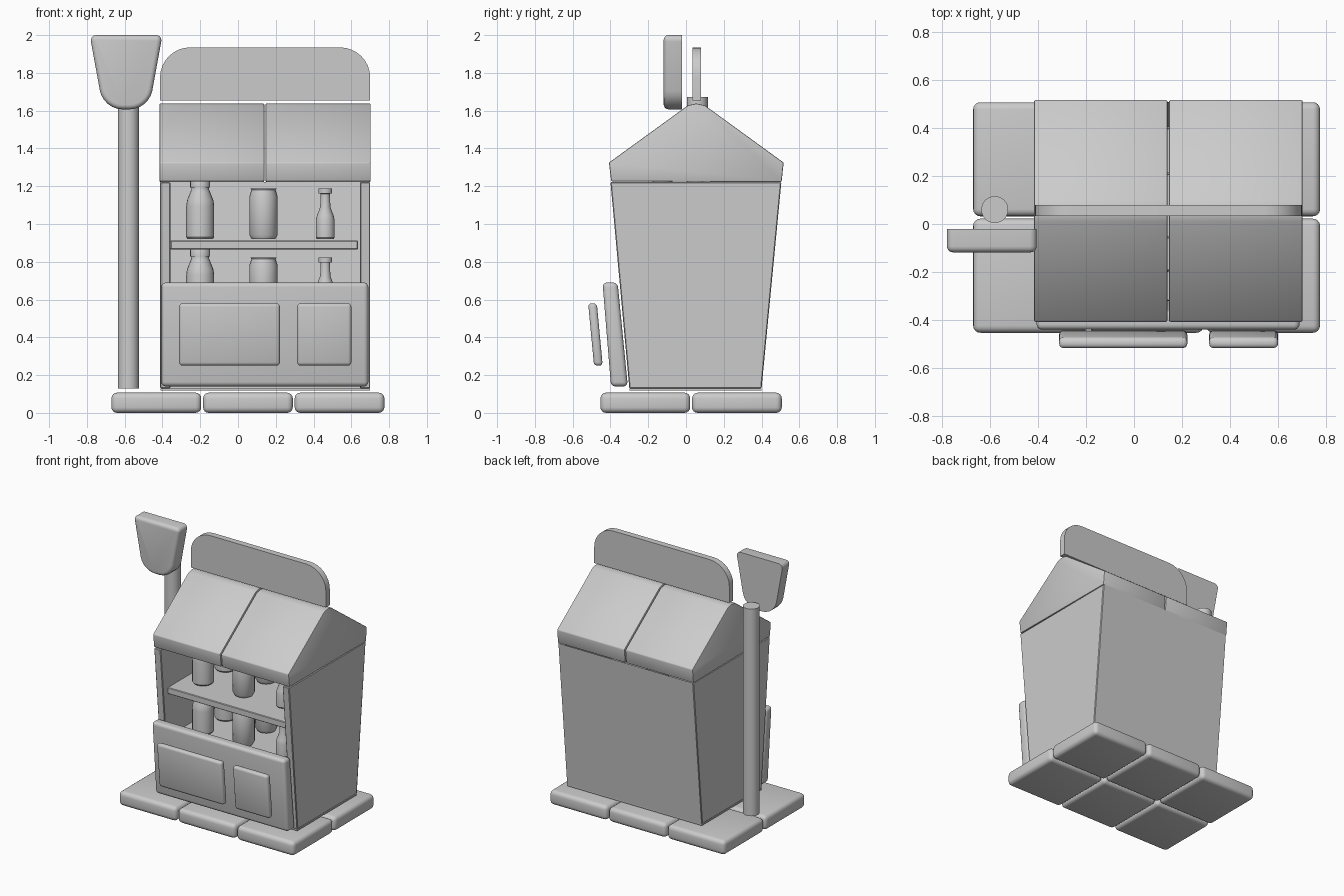
import bpy, bmesh, math
from mathutils import Vector

if "Cube" in bpy.data.objects:
    bpy.data.objects.remove(bpy.data.objects["Cube"])


def finish(name, bm):
    bmesh.ops.recalc_face_normals(bm, faces=bm.faces)
    me = bpy.data.meshes.new(name)
    bm.to_mesh(me)
    bm.free()
    me.polygons.foreach_set("use_smooth", [True] * len(me.polygons))
    me.set_sharp_from_angle(angle=math.radians(35))
    ob = bpy.data.objects.new(name, me)
    bpy.context.collection.objects.link(ob)
    return ob


def prism(name, pts, axis, a, b, bevel=0.0, segs=3, pick=None):
    """Extrude a 2D profile along x (profile y,z) or y (profile x,z)."""
    place = (lambda p, t: (t, p[0], p[1])) if axis == 'x' else (lambda p, t: (p[0], t, p[1]))
    bm = bmesh.new()
    lo = [bm.verts.new(place(p, a)) for p in pts]
    hi = [bm.verts.new(place(p, b)) for p in pts]
    bm.faces.new(lo)
    bm.faces.new(hi)
    for i in range(len(pts)):
        j = (i + 1) % len(pts)
        bm.faces.new((lo[i], lo[j], hi[j], hi[i]))
    bmesh.ops.recalc_face_normals(bm, faces=bm.faces)
    if bevel:
        edges = [e for e in bm.edges if e.calc_face_angle(0) > 0.5
                 and (pick is None or all(pick(v.co) for v in e.verts))]
        bmesh.ops.bevel(bm, geom=edges, offset=bevel, segments=segs,
                        profile=0.5, affect='EDGES', clamp_overlap=True)
    return finish(name, bm)


def box(name, x0, x1, y0, y1, z0, z1, bevel=0.0, segs=3):
    return prism(name, [(y0, z0), (y1, z0), (y1, z1), (y0, z1)], 'x', x0, x1, bevel, segs)


def rounded(corners, n=8):
    """Round each (x, z, tangent length) corner of a polygon."""
    out = []
    for i, (x, z, r) in enumerate(corners):
        c = Vector((x, z))
        if r == 0:
            out.append((x, z))
            continue
        p = c + (Vector(corners[i - 1][:2]) - c).normalized() * r
        q = c + (Vector(corners[(i + 1) % len(corners)][:2]) - c).normalized() * r
        h, k = p.lerp(c, 0.5523), q.lerp(c, 0.5523)
        for s in range(n + 1):
            t = s / n
            v = p * (1-t)**3 + h * 3*t*(1-t)**2 + k * 3*t*t*(1-t) + q * t**3
            out.append((v.x, v.y))
    return out


def lathe(name, profile, x, y, z, sides=20):
    """Spin an (r, z) profile into a capped solid."""
    bm = bmesh.new()
    rings = [[bm.verts.new((x + r * math.cos(2 * math.pi * i / sides),
                            y + r * math.sin(2 * math.pi * i / sides), z + h))
              for i in range(sides)] for r, h in profile]
    for lo, hi in zip(rings, rings[1:]):
        for i in range(sides):
            j = (i + 1) % sides
            bm.faces.new((lo[i], lo[j], hi[j], hi[i]))
    bm.faces.new(rings[0])
    bm.faces.new(rings[-1])
    return finish(name, bm)


# Paving slabs, three by two
for i in range(3):
    for j in range(2):
        x, y = -0.67 + 0.485 * i, -0.453 + 0.485 * j
        box(f"paving_slab_{i}_{j}", x, x + 0.475, y, y + 0.475, 0, 0.107, 0.03, 4)

# Side walls flare out towards the roof
wall = [(-0.30, 0.13), (0.40, 0.13), (0.505, 1.222), (-0.40, 1.222)]
prism("left_wall", wall, 'x', -0.413, -0.358, 0.005, 1)
prism("right_wall", wall, 'x', 0.645, 0.70, 0.005, 1)

# Back wall is a single outward facing sheet
bm = bmesh.new()
bm.faces.new([bm.verts.new(c) for c in ((0.695, 0.405, 0.13), (-0.408, 0.405, 0.13),
                                        (-0.408, 0.508, 1.222), (0.695, 0.508, 1.222))])
me = bpy.data.meshes.new("back_wall")
bm.to_mesh(me)
bm.free()
bpy.context.collection.objects.link(bpy.data.objects.new("back_wall", me))

# Floor sheet
box("floor", -0.41, 0.698, -0.30, 0.40, 0.118, 0.13)

# Gabled roof in two halves
gable = [(-0.396, 1.226), (0.506, 1.222), (0.517, 1.325), (0.10, 1.628),
         (0.055, 1.638), (0.01, 1.628), (-0.408, 1.325)]
prism("roof_left", gable, 'x', -0.416, 0.139, 0.006, 2)
prism("roof_right", gable, 'x', 0.146, 0.702, 0.006, 2)

# Header board above the ridge
prism("header_board", rounded([(-0.413, 1.655, 0), (0.70, 1.655, 0),
                               (0.70, 1.935, 0.16), (-0.413, 1.935, 0.16)]), 'y', 0.034, 0.08)

# Counter front and its two raised panels
prism("counter_front", [(-0.442, 0.69), (-0.362, 0.69), (-0.308, 0.14), (-0.397, 0.14)],
      'x', -0.406, 0.69, 0.024, 4)
panel = [(-0.518, 0.58), (-0.472, 0.58), (-0.441, 0.25), (-0.487, 0.25)]
prism("large_front_panel", panel, 'x', -0.312, 0.222, 0.018, 3)
prism("small_front_panel", panel, 'x', 0.313, 0.60, 0.018, 3)

# Shelves and the stock on them
bottle = [(0.066, 0), (0.074, 0.01), (0.074, 0.175), (0.07, 0.205), (0.052, 0.25),
          (0.046, 0.265), (0.046, 0.272), (0.053, 0.274), (0.053, 0.308), (0.05, 0.313)]
can = [(0.062, 0), (0.075, 0.022), (0.075, 0.225), (0.064, 0.26), (0.068, 0.267)]
small_bottle = [(0.044, 0), (0.05, 0.008), (0.05, 0.10), (0.044, 0.125), (0.027, 0.17),
                (0.025, 0.24), (0.036, 0.242), (0.036, 0.268)]
for level, z in (("upper", 0.92), ("lower", 0.555)):
    box(f"{level}_shelf", -0.357, 0.635, -0.32, 0.40 if level == "upper" else 0.38,
        z - 0.055, z - 0.008, 0.004, 1)
    for row, y in enumerate((-0.125, 0.14)):
        lathe(f"{level}_bottle_{row}", bottle, -0.20, y, z)
        lathe(f"{level}_can_{row}", can, 0.135, y, z)
        lathe(f"{level}_small_bottle_{row}", small_bottle, 0.462, y, z)

# Sign post and its tapered sign, rounded at the front only
lathe("sign_post", [(0.056, 0), (0.056, 1.542)], -0.58, 0.06, 0.13, 32)
prism("sign", rounded([(-0.785, 2.0, 0.035), (-0.40, 2.0, 0.035),
                       (-0.472, 1.607, 0.10), (-0.713, 1.607, 0.10)], 6),
      'y', -0.118, -0.02, 0.025, 4, pick=lambda c: c.y < -0.1)
